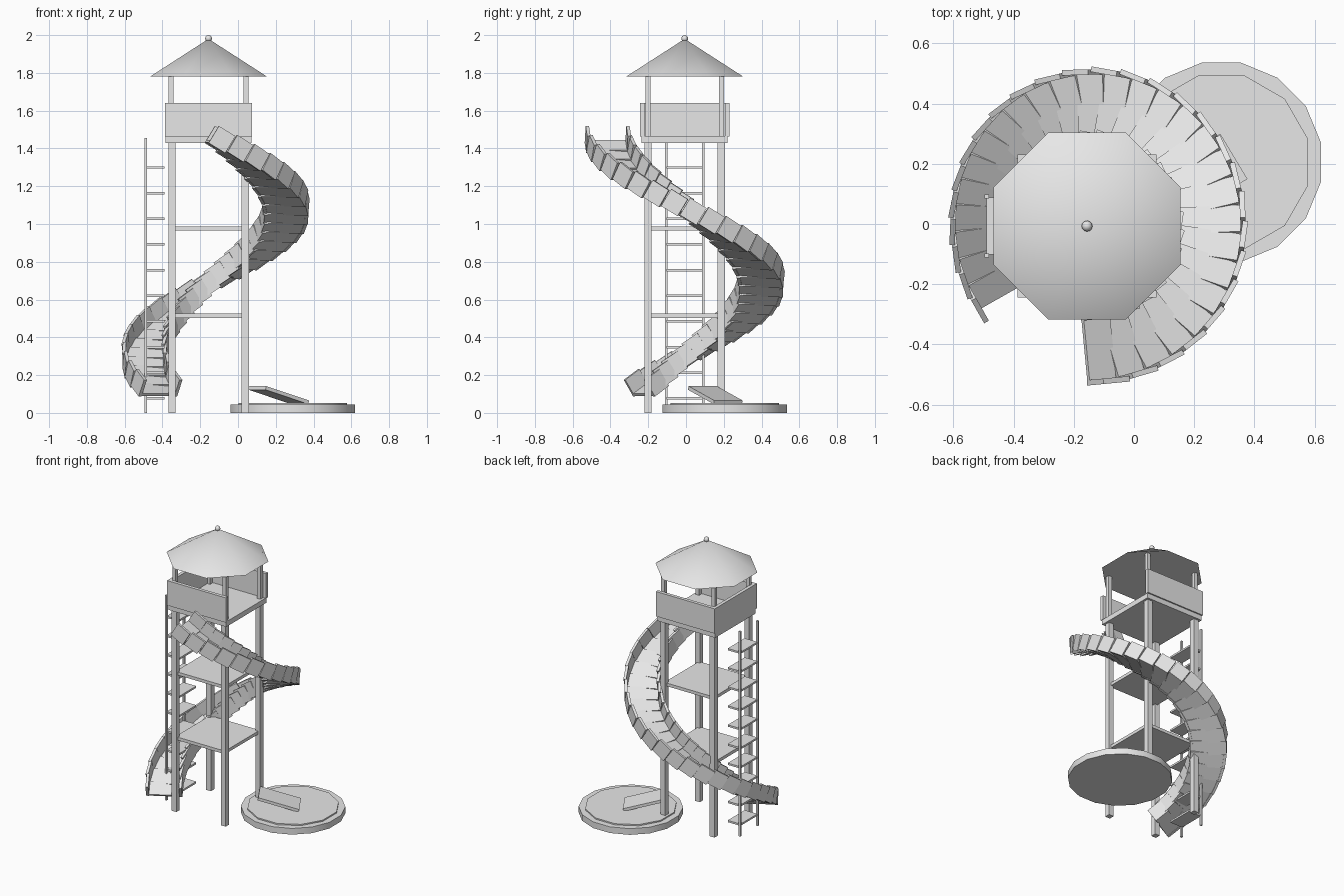
import bpy, bmesh, math
from mathutils import Matrix, Vector

if "Cube" in bpy.data.objects:
    bpy.data.objects.remove(bpy.data.objects["Cube"])

grey = bpy.data.materials.new("plain grey")
grey.diffuse_color = (0.8, 0.8, 0.8, 1)
grey.use_nodes = True
grey.node_tree.nodes["Principled BSDF"].inputs["Base Color"].default_value = grey.diffuse_color

CX, CY = -0.156, -0.007          # tower axis


def finish(name, bm, smooth=False):
    me = bpy.data.meshes.new(name)
    bm.to_mesh(me)
    bm.free()
    me.materials.append(grey)
    ob = bpy.data.objects.new(name, me)
    bpy.context.collection.objects.link(ob)
    if smooth:
        bpy.ops.object.select_all(action='DESELECT')
        ob.select_set(True)
        bpy.context.view_layer.objects.active = ob
        bpy.ops.object.shade_smooth_by_angle(angle=math.radians(32))
    return ob


def add_box(bm, loc, size, rot=Matrix.Identity(4)):
    m = Matrix.Translation(loc) @ rot @ Matrix.Diagonal((*size, 1))
    bmesh.ops.create_cube(bm, size=1, matrix=m)


def box(name, loc, size, rot=Matrix.Identity(4)):
    bm = bmesh.new()
    add_box(bm, loc, size, rot)
    return finish(name, bm)


def cone(name, sides, r1, r2, z0, z1, x, y):
    bm = bmesh.new()
    m = Matrix.Translation((x, y, (z0 + z1) / 2)) @ Matrix.Rotation(math.pi / sides, 4, 'Z')
    bmesh.ops.create_cone(bm, cap_ends=True, segments=sides, radius1=r1, radius2=r2,
                          depth=z1 - z0, matrix=m)
    return finish(name, bm, True)


# Tower legs and the thinner roof posts above the deck
for sx, xn in ((-1, "left"), (1, "right")):
    for sy, yn in ((-1, "front"), (1, "back")):
        box(f"{yn}_{xn}_leg", (CX + sx * 0.194, CY + sy * 0.194, 0.72),
            (0.038, 0.038, 1.44))
        box(f"{yn}_{xn}_roof_post", (CX + sx * 0.198, CY + sy * 0.194, 1.61),
            (0.026, 0.026, 0.36))

# Floors
box("lower_floor", (CX, CY, 0.514), (0.39, 0.39, 0.022))
box("middle_floor", (CX, CY, 0.977), (0.39, 0.39, 0.022))
box("top_deck", (CX, CY, 1.447), (0.455, 0.455, 0.036))

# Parapet on three sides, right side open
for sy, n in ((-1, "front"), (1, "back")):
    box(f"{n}_parapet", (CX, CY + sy * 0.225, 1.552), (0.462, 0.024, 0.176))
box("left_parapet", (CX - 0.219, CY, 1.552), (0.024, 0.43, 0.176))

# Roof and finial
cone("roof", 8, 0.336, 0.0, 1.78, 1.98, CX, CY)
bm = bmesh.new()
bmesh.ops.create_uvsphere(bm, u_segments=12, v_segments=8, radius=0.018,
                          matrix=Matrix.Translation((CX, CY, 1.982)))
finish("roof_finial", bm, True)

# Ladder on the left side
for sy, n in ((-1, "front"), (1, "back")):
    box(f"{n}_ladder_rail", (-0.489, CY + sy * 0.098, 0.728), (0.014, 0.014, 1.456))
bm = bmesh.new()
for i in range(10):
    add_box(bm, (-0.44, CY, 0.077 + i * 0.1358), (0.1, 0.19, 0.013))
finish("ladder_rungs", bm)

# Round base with a raised inner disc and a tilted board
cone("round_base", 16, 0.337, 0.337, 0.0, 0.044, 0.29, 0.205)
cone("inner_disc", 12, 0.298, 0.298, 0.04, 0.053, 0.29, 0.205)
box("tilted_board", (0.216, 0.155, 0.094), (0.275, 0.175, 0.02),
    Matrix.Rotation(math.radians(31), 4, 'Z') @ Matrix.Rotation(math.radians(16), 4, 'Y'))

# Spiral slide: overlapping straight segments, each a bed and two side walls
N, START, SWEEP = 28, 270, 305


def path(t):
    s = min(1, max(0, (t * SWEEP - 130) / 140))
    s = s * s * (3 - 2 * s)
    r = 0.412 - 0.028 * s
    a = math.radians(START + SWEEP * t)
    return Vector((CX + 0.046 * s + r * math.cos(a), CY + 0.006 * s + r * math.sin(a),
                   1.435 - 1.335 * t))


parts = {"slide_bed": (0, 0, (0.103, 0.225, 0.015)),
         "slide_outer_wall": (-0.108, 0.042, (0.103, 0.018, 0.105)),
         "slide_inner_wall": (0.108, 0.042, (0.103, 0.018, 0.105))}
meshes = {n: bmesh.new() for n in parts}
for i in range(N):
    p, q = path(i / N), path((i + 1) / N)
    d = q - p
    yaw = math.atan2(d.y, d.x)
    pitch = -math.atan2(d.z, math.hypot(d.x, d.y))
    rot = Matrix.Rotation(yaw, 4, 'Z') @ Matrix.Rotation(pitch, 4, 'Y')
    for n, (side, up, size) in parts.items():
        add_box(meshes[n], (p + q) / 2 + rot @ Vector((0, side, up)), size, rot)
for n, bm in meshes.items():
    finish(n, bm)
